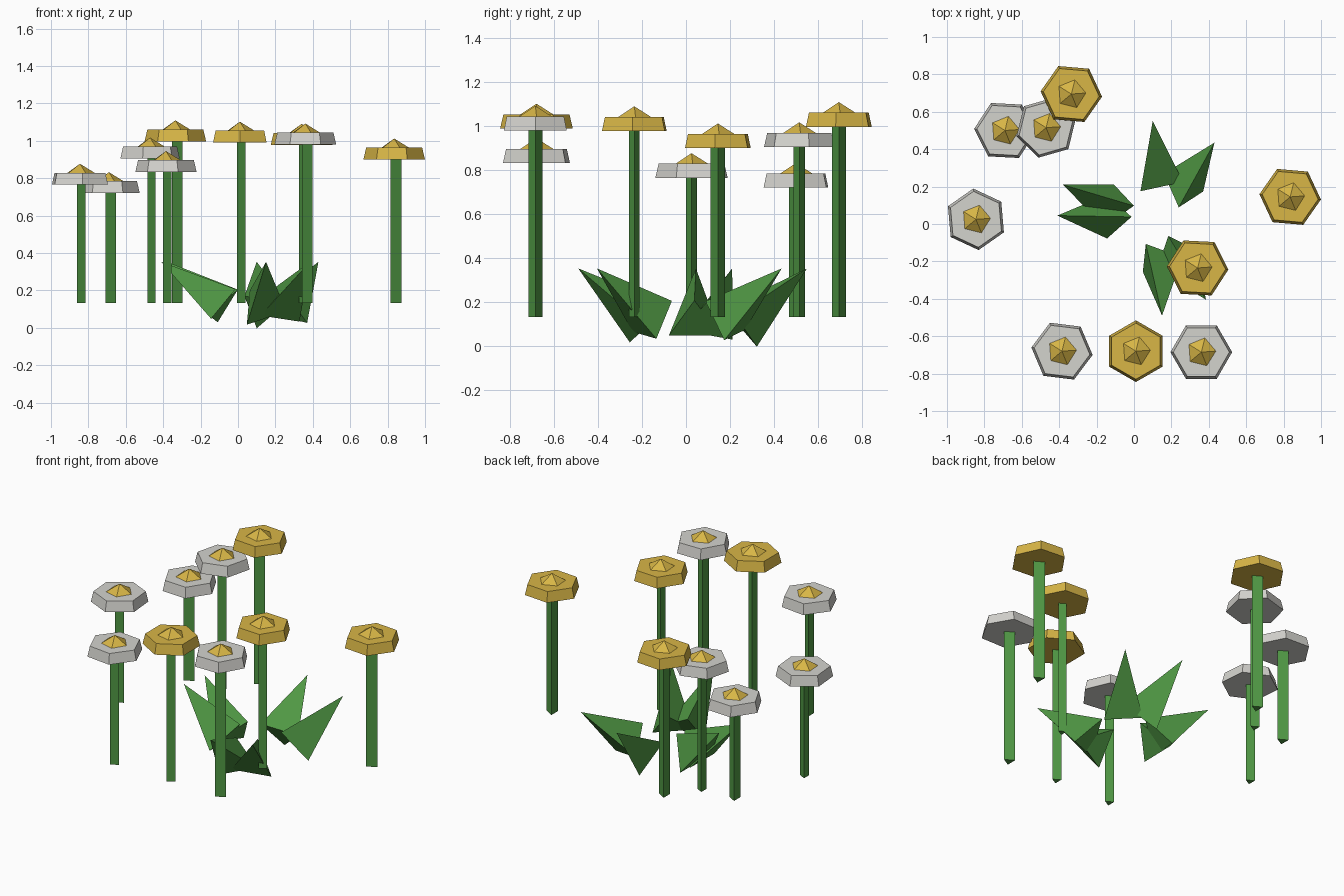
import bpy
from math import cos, sin, pi, radians
from mathutils import Matrix, Vector

cube = bpy.data.objects.get("Cube")
if cube:
    bpy.data.objects.remove(cube, do_unlink=True)


def material(name, rgb):
    # 8-bit display colour to linear
    lin = [((c / 255 + 0.055) / 1.055) ** 2.4 for c in rgb]
    m = bpy.data.materials.new(name)
    m.use_nodes = True
    m.diffuse_color = (*lin, 1)
    m.node_tree.nodes["Principled BSDF"].inputs["Base Color"].default_value = (*lin, 1)
    return m


GREEN = material("leaf green", (80, 152, 68))
GOLD = material("petal gold", (216, 182, 70))
WHITE = material("petal white", (212, 211, 206))


def prism(name, sides, r0, r1, height, mat, turn=0, matrix=Matrix()):
    """Flat-faced tapered prism along local z; r1 = 0 makes a pyramid."""
    angles = [radians(turn) + 2 * pi * k / sides for k in range(sides)]
    verts = [(r0 * cos(a), r0 * sin(a), 0) for a in angles]
    faces = [list(reversed(range(sides)))]
    if r1:
        verts += [(r1 * cos(a), r1 * sin(a), height) for a in angles]
        faces.append(list(range(sides, 2 * sides)))
    else:
        verts.append((0, 0, height))
    for k in range(sides):
        n = (k + 1) % sides
        faces.append([k, n, sides + n, sides + k] if r1 else [k, n, sides])
    mesh = bpy.data.meshes.new(name)
    mesh.from_pydata([matrix @ Vector(v) for v in verts], [], faces)
    mesh.materials.append(mat)
    obj = bpy.data.objects.new(name, mesh)
    bpy.context.collection.objects.link(obj)


# Flowers: x, y, head underside, head turn, stem radius, colour
flowers = [
    (-0.845, 0.025, 0.765, 35, 0.030, WHITE),
    (-0.69, 0.50, 0.72, 57, 0.037, WHITE),
    (-0.47, 0.515, 0.905, 16, 0.030, WHITE),
    (-0.335, 0.695, 0.997, 55, 0.037, GOLD),
    (0.835, 0.145, 0.90, 55, 0.038, GOLD),
    (0.34, -0.235, 0.978, 57, 0.028, GOLD),
    (-0.385, -0.68, 0.833, 53, 0.030, WHITE),
    (0.01, -0.68, 0.99, 30, 0.030, GOLD),
    (0.36, -0.685, 0.98, 0, 0.037, WHITE),
]
STEM_BASE, HEAD_H, CORE_H = 0.133, 0.064, 0.048
for i, (x, y, z, turn, r, colour) in enumerate(flowers, 1):
    def at(h):
        return Matrix.Translation((x, y, h))
    prism(f"stem_{i}", 3, r, r, z + 0.01 - STEM_BASE, GREEN, 0, at(STEM_BASE))
    prism(f"petals_{i}", 6, 0.165, 0.15, HEAD_H, colour, turn, at(z))
    prism(f"flower_core_{i}", 5, 0.078, 0, CORE_H, GOLD, 4, at(z + HEAD_H))

# Leaves: tip x, tip y, heading from tip inwards, roll
leaves = [
    (-0.38, 0.21, -21, 13),
    (-0.41, 0.045, -1, 0),
    (0.10, 0.55, 276, -50),
    (0.43, 0.435, 236, 15),
    (0.15, -0.49, 95, 23),
    (0.385, -0.405, 124, -10),
]
LENGTH, TILT = 0.40, radians(39)
UP = Vector((0, 0, 1))
for i, (x, y, heading, roll) in enumerate(leaves, 1):
    inward = Vector((cos(radians(heading)), sin(radians(heading)), 0))
    axis = UP * sin(TILT) - inward * cos(TILT)
    crest = UP * cos(TILT) + inward * sin(TILT)
    base = Vector((x, y, 0.353)) - axis * LENGTH
    frame = Matrix((crest, UP.cross(inward), axis)).transposed().to_4x4()
    prism(f"leaf_{i}", 3, 0.136, 0, LENGTH, GREEN, roll, Matrix.Translation(base) @ frame)
